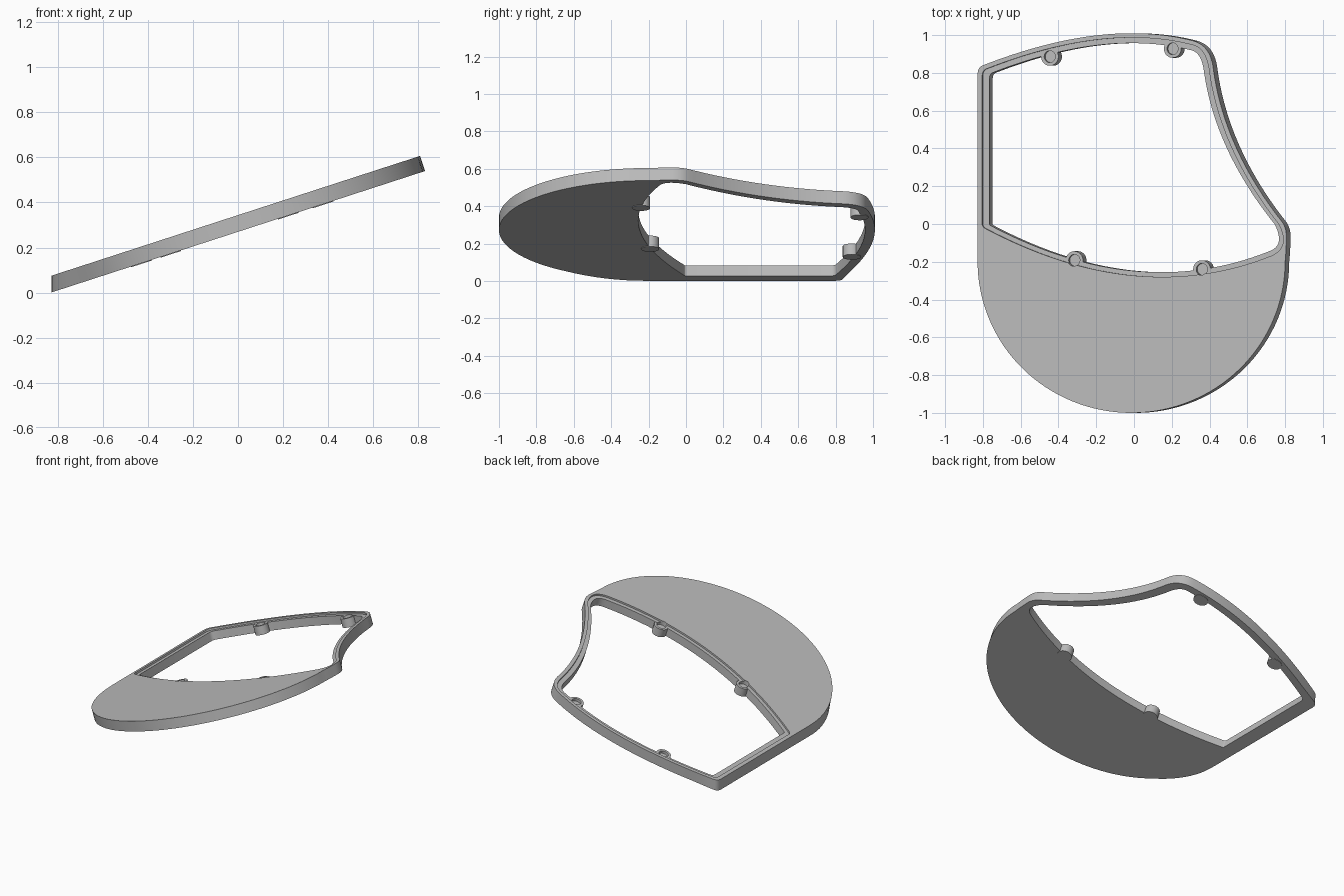
import bpy, bmesh
from math import sin, cos, tan, radians, pi
from mathutils import Matrix

if "Cube" in bpy.data.objects:
    bpy.data.objects.remove(bpy.data.objects["Cube"])

TILT = radians(18)
THICK = 0.0705
LEDGE = 0.012

grey = bpy.data.materials.new("plain_grey")
grey.use_nodes = True
grey.diffuse_color = (0.5, 0.5, 0.5, 1)
grey.node_tree.nodes["Principled BSDF"].inputs["Base Color"].default_value = (0.5, 0.5, 0.5, 1)


def curve(a, c, b, n=20):
    """Quadratic arc from a (excluded) to b, pulled towards c."""
    pts = []
    for i in range(1, n + 1):
        t = i / n
        pts.append(tuple((1 - t) ** 2 * p + 2 * t * (1 - t) * q + t * t * r
                         for p, q, r in zip(a, c, b)))
    return pts


def path(points, steps):
    """Chain arcs given as (control, end) onto a list of points."""
    for c, e, n in steps:
        points += curve(points[-1], c, e, n)
    return points


def finish(name, bm):
    bmesh.ops.recalc_face_normals(bm, faces=bm.faces)
    mesh = bpy.data.meshes.new(name)
    bm.to_mesh(mesh)
    bm.free()
    mesh.materials.append(grey)
    ob = bpy.data.objects.new(name, mesh)
    bpy.context.collection.objects.link(ob)
    return ob


def slab(name, outline, top, bottom, left_cut=False):
    """Extrude a plan outline; left_cut makes the low side plumb after tilting."""
    bm = bmesh.new()
    rings = []
    for z in (top, bottom):
        ring = []
        for x, y in outline:
            shift = 0
            if left_cut and z == bottom:
                shift = THICK * tan(TILT) * max(0, min(1, (-0.70 - x) / 0.12))
            ring.append(bm.verts.new((x / cos(TILT) - shift, y, z)))
        rings.append(ring)
        bm.faces.new(ring)
    n = len(outline)
    for i in range(n):
        j = (i + 1) % n
        bm.faces.new((rings[0][i], rings[0][j], rings[1][j], rings[1][i]))
    return finish(name, bm)


def cylinder(name, x, y, r, top, bottom):
    bm = bmesh.new()
    place = Matrix.Translation((x / cos(TILT), y, (top + bottom) / 2))
    bmesh.ops.create_cone(bm, cap_ends=True, segments=40, radius1=r, radius2=r,
                          depth=top - bottom, matrix=place)
    return finish(name, bm)


def combine(target, tool, operation):
    mod = target.modifiers.new("combine", 'BOOLEAN')
    mod.operation, mod.object, mod.solver = operation, tool, 'EXACT'
    graph = bpy.context.evaluated_depsgraph_get()
    result = bpy.data.meshes.new_from_object(target.evaluated_get(graph))
    target.modifiers.clear()
    target.data = result
    bpy.data.objects.remove(tool)


# Outer outline: straight left side, half ellipse front, waisted right, bowed back
outer = [(-0.828, 0.79), (-0.828, -0.2)]
outer += [(-0.014 + 0.814 * cos(pi + pi * i / 64), -0.2 + 0.8 * sin(pi + pi * i / 64))
          for i in range(1, 65)]
outer = path(outer, [
    ((0.805, -0.15), (0.807, -0.09), 6),
    ((0.812, -0.03), (0.785, 0.01), 8),
    ((0.472, 0.405), (0.418, 0.835), 24),
    ((0.40, 0.95), (0.305, 0.972), 12),
    ((-0.16, 1.09), (-0.80, 0.84), 32),
    ((-0.828, 0.83), (-0.828, 0.79), 6)])[:-1]

# Edge of the shallow ledge around the opening
lip = path([(-0.804, 0.78), (-0.804, 0.0)], [
    ((-0.804, -0.015), (-0.785, -0.025), 5),
    ((0.02, -0.45), (0.73, -0.167), 32),
    ((0.83, -0.12), (0.765, 0.0), 12),
    ((0.45, 0.40), (0.395, 0.83), 24),
    ((0.375, 0.94), (0.30, 0.95), 12),
    ((-0.16, 1.065), (-0.785, 0.82), 32),
    ((-0.804, 0.81), (-0.804, 0.78), 5)])[:-1]

# Through opening
hole = path([(-0.770, 0.77), (-0.770, 0.0)], [
    ((-0.770, -0.005), (-0.76, -0.01), 4),
    ((0.02, -0.42), (0.71, -0.145), 32),
    ((0.80, -0.115), (0.74, 0.0), 12),
    ((0.42, 0.40), (0.365, 0.82), 24),
    ((0.35, 0.915), (0.29, 0.922), 12),
    ((-0.16, 1.032), (-0.755, 0.80), 32),
    ((-0.770, 0.79), (-0.770, 0.77), 4)])[:-1]

frame = slab("bezel_frame", outer, 0, -THICK, left_cut=True)
combine(frame, slab("ledge_cutter", lip, 0.05, -LEDGE), 'DIFFERENCE')
combine(frame, slab("opening_cutter", hole, 0.1, -0.2), 'DIFFERENCE')

# Round bosses on the rim of the opening, each with a shallow pocket
bosses = [(-0.45, 0.886), (0.20, 0.928), (-0.32, -0.192), (0.355, -0.24)]
for x, y in bosses:
    combine(frame, cylinder("boss", x, y, 0.048, -LEDGE - 0.001, -THICK - 0.003), 'UNION')
for x, y in bosses:
    combine(frame, cylinder("pocket_cutter", x, y, 0.031, 0.02, -0.032), 'DIFFERENCE')

# Tilt the frame so its left side rests low
frame.data.transform(Matrix.Translation((0, 0, 0.344)) @ Matrix.Rotation(-TILT, 4, 'Y'))
bpy.ops.object.select_all(action='DESELECT')
frame.select_set(True)
bpy.context.view_layer.objects.active = frame
bpy.ops.object.shade_smooth_by_angle(angle=radians(30))
